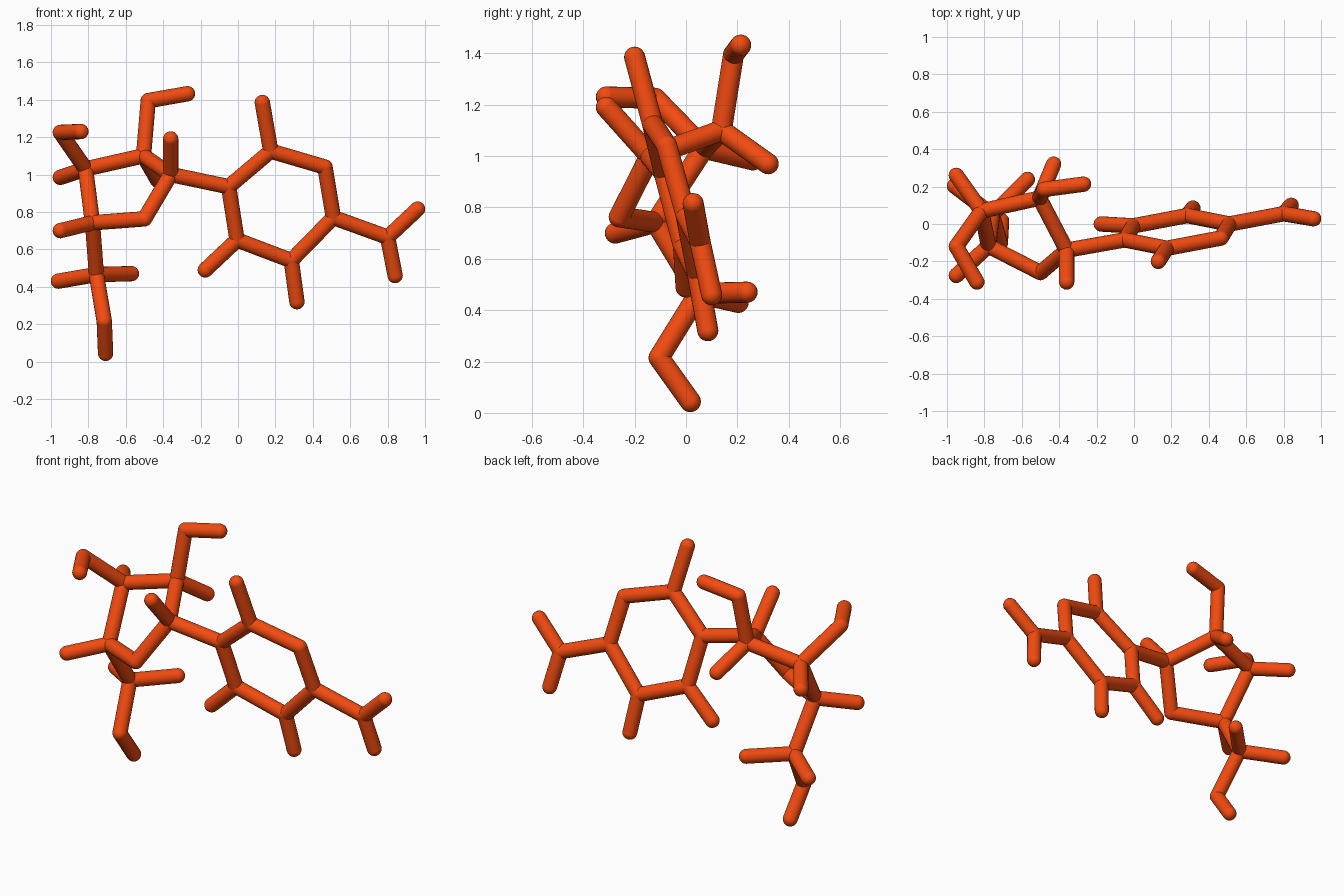
import bpy, bmesh
from mathutils import Vector, Matrix

if "Cube" in bpy.data.objects:
    bpy.data.objects.remove(bpy.data.objects["Cube"])

R = 0.041
SIDES = 20

mat = bpy.data.materials.new("orange_red")
mat.diffuse_color = (0.9, 0.07, 0.005, 1)
mat.use_nodes = True
mat.node_tree.nodes["Principled BSDF"].inputs["Base Color"].default_value = mat.diffuse_color

# Joint positions: six-sided ring and its side sticks
J = {
    "r1": (-.05, -.085, .935), "r2": (.175, -.13, 1.125), "r3": (.465, -.075, 1.04),
    "r4": (.51, 0, .77), "r5": (.285, .045, .54), "r6": (-.005, -.01, .65),
    "r2_tip": (.13, -.2, 1.385), "r5_tip": (.315, .085, .32), "r6_tip": (-.175, 0, .49),
    "fork": (.80, .055, .665), "fork_a": (.96, .028, .815), "fork_b": (.84, .10, .46),
    # five-sided ring
    "p1": (-.36, -.14, 1.0), "p2": (-.505, .138, 1.10), "p3": (-.815, .07, 1.03),
    "p4": (-.778, -.118, .742), "p5": (-.50, -.26, .763),
    "p1_tip": (-.36, -.31, 1.19), "p2_tip": (-.43, .32, .97),
    "p3_tip": (-.95, .26, .985), "p4_tip": (-.95, -.275, .70),
    # bent arms
    "top_bend": (-.48, .185, 1.395), "top_end": (-.27, .213, 1.432),
    "left_bend": (-.95, -.12, 1.225), "left_end": (-.84, -.31, 1.23),
    "leg": (-.757, .05, .465), "leg_a": (-.96, .203, .43), "leg_b": (-.57, .238, .47),
    "foot": (-.715, -.105, .215), "foot_end": (-.708, .017, .044),
}

# Each part is a list of stick paths
PARTS = {
    "six_sided_ring": ["r1 r2 r3 r4 r5 r6 r1"],
    "six_ring_side_sticks": ["r2 r2_tip", "r5 r5_tip", "r6 r6_tip"],
    "right_fork": ["r4 fork fork_a", "fork fork_b"],
    "ring_bridge": ["p1 r1"],
    "five_sided_ring": ["p1 p2 p3 p4 p5 p1"],
    "five_ring_side_sticks": ["p1 p1_tip", "p2 p2_tip", "p3 p3_tip", "p4 p4_tip"],
    "upper_arm": ["p2 top_bend top_end"],
    "left_arm": ["p3 left_bend left_end"],
    "lower_leg": ["p4 leg foot foot_end", "leg leg_a", "leg leg_b"],
}


def stick_part(name, paths):
    bm = bmesh.new()
    balls = set()
    for path in paths:
        keys = path.split()
        balls.update(keys)
        for a, b in zip(keys, keys[1:]):
            p, q = Vector(J[a]), Vector(J[b])
            d = q - p
            m = Matrix.Translation((p + q) / 2) @ d.to_track_quat('Z', 'Y').to_matrix().to_4x4()
            bmesh.ops.create_cone(bm, cap_ends=False, segments=SIDES, radius1=R,
                                  radius2=R, depth=d.length, matrix=m)
    # rounded joints and tips
    for k in sorted(balls):
        bmesh.ops.create_uvsphere(bm, u_segments=SIDES, v_segments=12, radius=R,
                                  matrix=Matrix.Translation(J[k]))
    for f in bm.faces:
        f.smooth = True
    me = bpy.data.meshes.new(name)
    bm.to_mesh(me)
    bm.free()
    me.materials.append(mat)
    bpy.context.collection.objects.link(bpy.data.objects.new(name, me))


for name, paths in PARTS.items():
    stick_part(name, paths)
